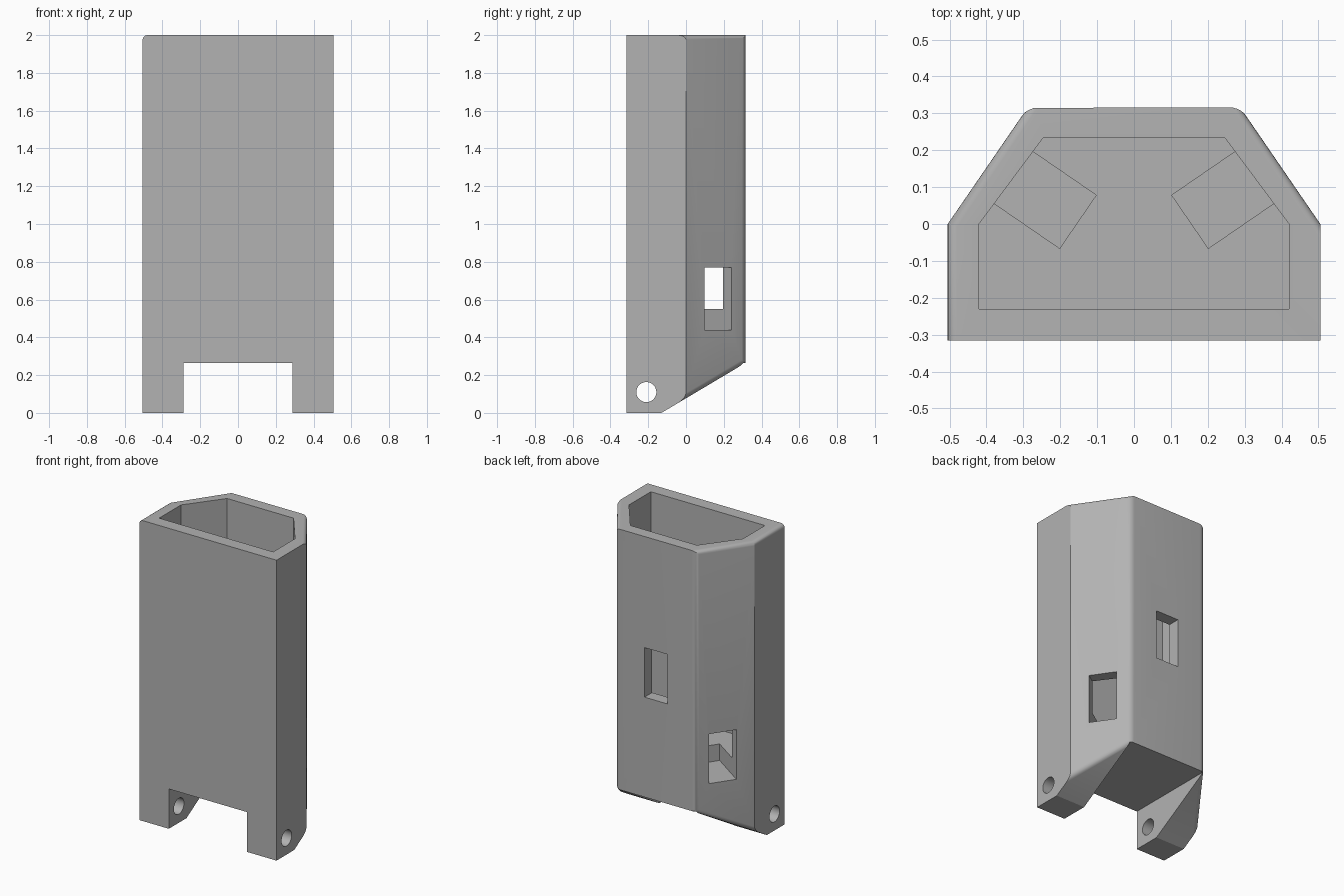
import bpy
import bmesh
from math import pi
from mathutils import Matrix, Vector

cube = bpy.data.objects.get("Cube")
if cube:
    bpy.data.objects.remove(cube, do_unlink=True)

W, D, H = 0.505, 0.316, 2.0      # half width, half depth, height
BACK = 0.288                     # half width of the back face
LEG = 0.265                      # height of the notch between the legs

grey = bpy.data.materials.new("plain grey")
grey.use_nodes = True
colour = (0.45, 0.45, 0.45, 1)
grey.diffuse_color = colour
grey.node_tree.nodes["Principled BSDF"].inputs["Base Color"].default_value = colour


def add_object(name, bm):
    bmesh.ops.recalc_face_normals(bm, faces=bm.faces)
    mesh = bpy.data.meshes.new(name)
    bm.to_mesh(mesh)
    bm.free()
    mesh.materials.append(grey)
    obj = bpy.data.objects.new(name, mesh)
    bpy.context.collection.objects.link(obj)
    return obj


def prism(half, z0, z1):
    """Upright prism from the right half of a footprint, mirrored in x."""
    outline = half + [(-x, y) for x, y in reversed(half)]
    bm = bmesh.new()
    base = bm.faces.new([bm.verts.new((x, y, z0)) for x, y in outline])
    top = bmesh.ops.extrude_face_region(bm, geom=[base])["geom"]
    verts = [v for v in top if isinstance(v, bmesh.types.BMVert)]
    bmesh.ops.translate(bm, verts=verts, vec=(0, 0, z1 - z0))
    bmesh.ops.recalc_face_normals(bm, faces=bm.faces)
    return bm


def box(name, size, place):
    bm = bmesh.new()
    bmesh.ops.create_cube(bm, size=1, matrix=place @ Matrix.Diagonal((*size, 1)))
    return add_object(name, bm)


# Outer shell with its sloping underside
bm = prism([(W, -D), (W, 0), (BACK, D)], 0, H)
slope = Vector((0, LEG, -(D + 0.13)))
cut = bmesh.ops.bisect_plane(bm, geom=bm.verts[:] + bm.edges[:] + bm.faces[:],
                             plane_co=(0, -0.13, 0), plane_no=slope, clear_outer=True)
bmesh.ops.contextual_create(
    bm, geom=[e for e in cut["geom_cut"] if isinstance(e, bmesh.types.BMEdge)])
bmesh.ops.recalc_face_normals(bm, faces=bm.faces)


# Rounded edges: around the slanted faces and along one side of the rim
def is_rounded(edge):
    a, b = (v.co for v in edge.verts)
    mid = (a + b) / 2
    slanted = abs(a.y - b.y) > 0.25 and abs(a.x - b.x) > 0.15 and mid.y > 0.1
    back_corner = mid.y > D - 0.01 and abs(mid.x) > 0.2
    side_rim = mid.x < -W + 0.01 and mid.z > H - 0.01
    return slanted or back_corner or side_rim


bmesh.ops.bevel(bm, geom=[e for e in bm.edges if is_rounded(e)], offset=0.025,
                offset_type='OFFSET', segments=5, profile=0.5, affect='EDGES')
housing = add_object("housing", bm)

# Cutters: cavity, leg notch, hinge hole, back window and two slanted pockets
cutters = [
    add_object("cavity", prism([(0.42, -0.23), (0.42, 0), (0.245, 0.235)], 0.55, 2.2)),
    box("leg_notch", (2 * BACK, 2, 2 * LEG), Matrix.Identity(4)),
    box("back_window", (0.17, 0.2, 0.33), Matrix.Translation((0, 0.3, 1.095))),
]
pin = bmesh.new()
bmesh.ops.create_cone(pin, cap_ends=True, segments=48, radius1=0.053, radius2=0.053, depth=2,
                      matrix=Matrix.Translation((0, -0.21, 0.11)) @ Matrix.Rotation(pi / 2, 4, 'Y'))
cutters.append(add_object("hinge_hole", pin))
for side, name in ((1, "left_pocket"), (-1, "right_pocket")):
    out = Vector((side * D, W - BACK, 0)).normalized()
    inner = Vector((side * 0.152, 0.006, 0.605))     # middle of the pocket's inner end
    turn = out.to_track_quat('X', 'Z').to_matrix().to_4x4()
    cutters.append(box(name, (0.4, 0.175, 0.33), Matrix.Translation(inner + out * 0.2) @ turn))

for cutter in cutters:
    mod = housing.modifiers.new(cutter.name, 'BOOLEAN')
    mod.operation = 'DIFFERENCE'
    mod.solver = 'EXACT'
    mod.object = cutter
    cutter.hide_render = True

# Bake the cuts and drop the cutters
result = bpy.data.meshes.new_from_object(
    housing.evaluated_get(bpy.context.evaluated_depsgraph_get()))
housing.modifiers.clear()
housing.data = result
for cutter in cutters:
    bpy.data.objects.remove(cutter, do_unlink=True)

bpy.ops.object.select_all(action='DESELECT')
housing.select_set(True)
bpy.context.view_layer.objects.active = housing
bpy.ops.object.shade_smooth_by_angle()
